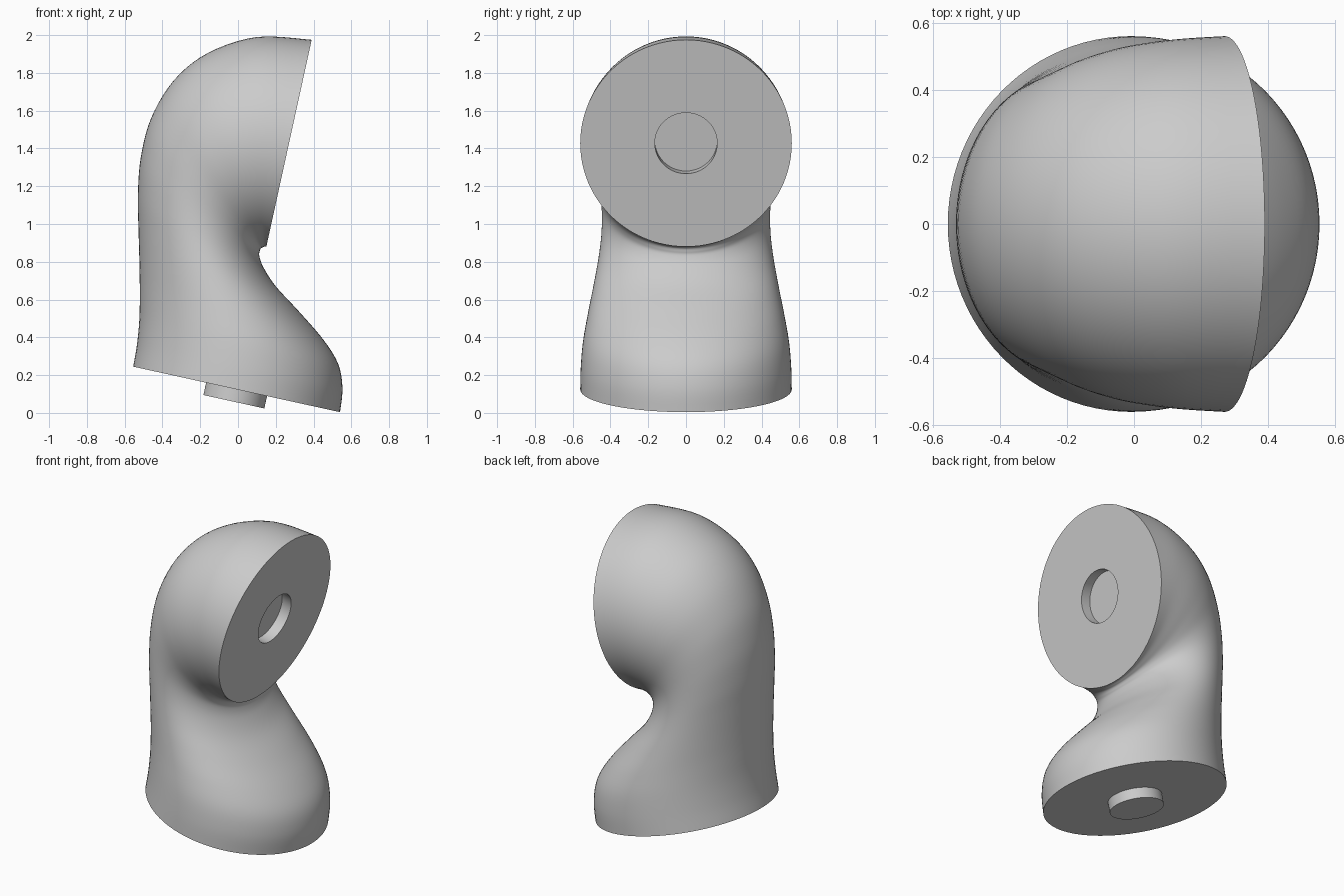
import bpy, bmesh
from math import cos, sin, tau
from mathutils import Vector

if "Cube" in bpy.data.objects:
    bpy.data.objects.remove(bpy.data.objects["Cube"])

SIDES, STEPS = 96, 5
PEG_RADIUS, PEG_DEPTH = 0.165, 0.067

# Cross-sections: outer x, outer z, inner x, inner z, half width in y
SECTIONS = [
    (-.555, .245, .54, .004, .56),
    (-.535, .36, .553, .13, .557),
    (-.522, .50, .53, .26, .545),
    (-.52, .65, .45, .39, .52),
    (-.522, .80, .32, .54, .49),
    (-.527, .98, .20, .67, .462),
    (-.53, 1.15, .135, .77, .447),
    (-.515, 1.35, .113, .83, .447),
    (-.46, 1.56, .115, .855, .465),
    (-.34, 1.76, .12, .87, .50),
    (-.16, 1.905, .13, .876, .53),
    (.10, 1.99, .14, .88, .55),
    (.39, 1.975, .15, .88, .56),
]


def blend(a, b, c, d, t):
    """Catmull-Rom value between b and c."""
    return b + .5 * t * (c - a + t * (2*a - 5*b + 4*c - d + t * (3*(b - c) + d - a)))


def smooth_sections(rows):
    last = len(rows) - 1
    result = []
    for i in range(last):
        near = [rows[max(0, min(last, i + k))] for k in (-1, 0, 1, 2)]
        for s in range(STEPS):
            result.append([blend(*v, s / STEPS) for v in zip(*near)])
    return result + [rows[-1]]


def ellipse(bm, center, half, width):
    across = Vector((0, width, 0))
    return [bm.verts.new(center + half * cos(tau * k / SIDES) + across * sin(tau * k / SIDES))
            for k in range(SIDES)]


def bridge(bm, low, high, smooth):
    for k in range(SIDES):
        n = (k + 1) % SIDES
        bm.faces.new((low[k], low[n], high[n], high[k])).smooth = smooth


def sharpen(bm, ring):
    for k in range(SIDES):
        edge = bm.edges.get((ring[k], ring[(k + 1) % SIDES]))
        edge.smooth = False


def end_face(bm, ring, center, half, offset):
    """Flat end with a round peg or socket in its middle."""
    small = half.normalized() * PEG_RADIUS
    rim = ellipse(bm, center, small, PEG_RADIUS)
    tip = ellipse(bm, center + offset, small, PEG_RADIUS)
    bridge(bm, ring, rim, False)
    bridge(bm, rim, tip, True)
    bm.faces.new(tip).smooth = False
    for loop in (ring, rim, tip):
        sharpen(bm, loop)


# Curved body lofted through the sections
bm = bmesh.new()
rings = []
for ox, oz, ix, iz, width in smooth_sections(SECTIONS):
    outer, inner = Vector((ox, 0, oz)), Vector((ix, 0, iz))
    center, half = (outer + inner) / 2, (inner - outer) / 2
    rings.append((ellipse(bm, center, half, width), center, half))
for low, high in zip(rings, rings[1:]):
    bridge(bm, low[0], high[0], True)

# Peg below, socket in the upper face; both run along their end's axis
for ring, center, half in (rings[0], rings[-1]):
    axis = Vector((half.z, 0, -half.x)).normalized()
    end_face(bm, ring, center, half, axis * PEG_DEPTH)

bmesh.ops.recalc_face_normals(bm, faces=bm.faces)
mesh = bpy.data.meshes.new("elbow_body")
bm.to_mesh(mesh)
bm.free()
body = bpy.data.objects.new("elbow_body", mesh)
bpy.context.collection.objects.link(body)

# Plain grey
grey = bpy.data.materials.new("plain grey")
grey.use_nodes = True
color = (.6, .6, .6, 1)
grey.diffuse_color = color
grey.node_tree.nodes["Principled BSDF"].inputs["Base Color"].default_value = color
mesh.materials.append(grey)
